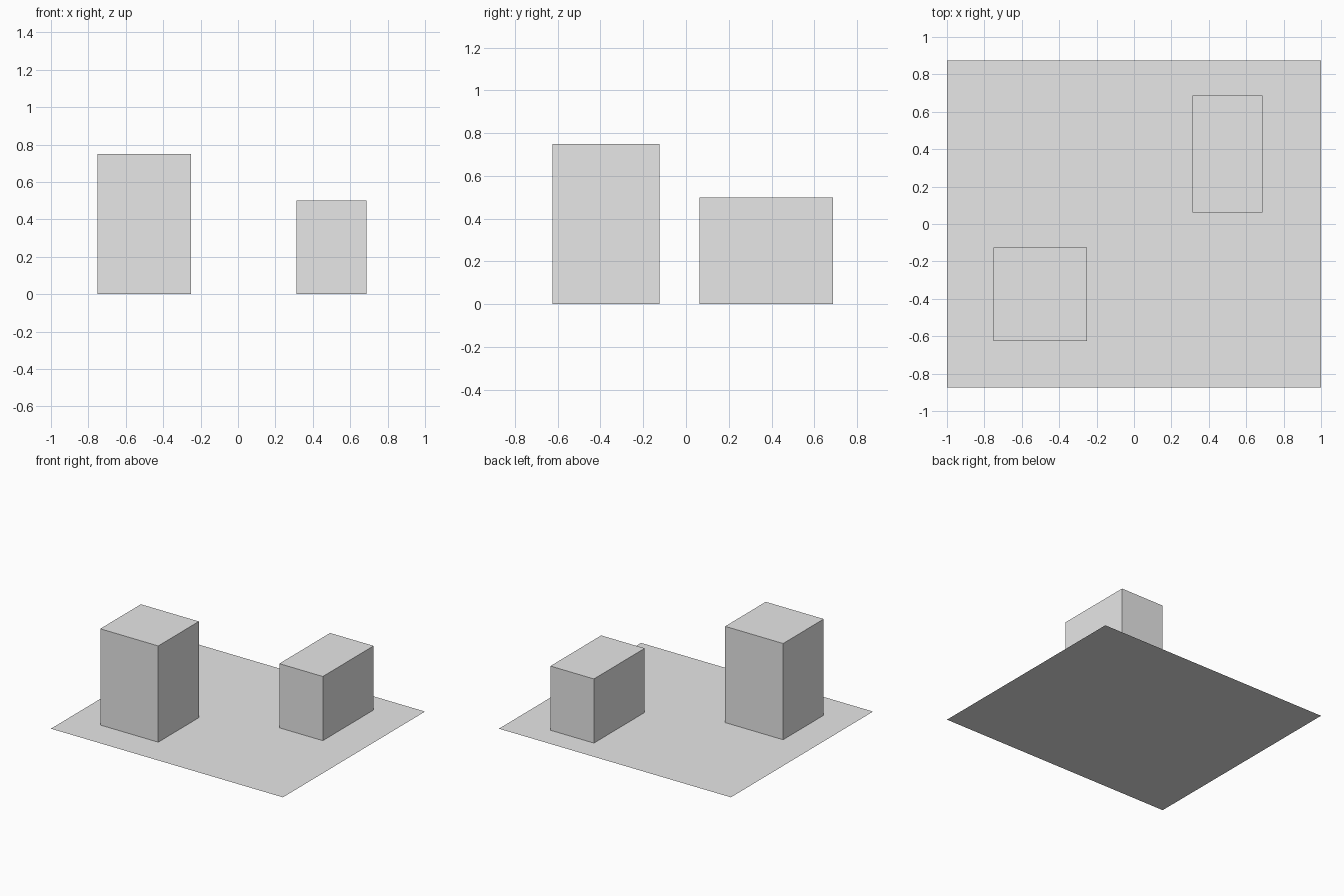
import bpy
import bmesh
from mathutils import Matrix, Vector

default_cube = bpy.data.objects.get("Cube")
if default_cube:
    bpy.data.objects.remove(default_cube, do_unlink=True)

# One plain grey for everything
grey = bpy.data.materials.new("light_grey")
grey.use_nodes = True
colour = (0.8, 0.8, 0.8, 1.0)
grey.diffuse_color = colour
grey.node_tree.nodes["Principled BSDF"].inputs["Base Color"].default_value = colour


def add_part(name, bm):
    mesh = bpy.data.meshes.new(name)
    bm.to_mesh(mesh)
    bm.free()
    mesh.materials.append(grey)
    obj = bpy.data.objects.new(name, mesh)
    bpy.context.collection.objects.link(obj)
    return obj


def add_block(name, centre, size):
    """Block standing on the ground, open where it meets the ground sheet."""
    bm = bmesh.new()
    place = Matrix.Translation(Vector((centre[0], centre[1], size[2] / 2)))
    bmesh.ops.create_cube(bm, size=1, matrix=place @ Matrix.Diagonal((*size, 1)))
    bm.normal_update()
    under = [f for f in bm.faces if f.normal.z < -0.5]
    bmesh.ops.delete(bm, geom=under, context="FACES_ONLY")
    return add_part(name, bm)


# Flat ground sheet
bm = bmesh.new()
bmesh.ops.create_grid(bm, x_segments=1, y_segments=1, size=1,
                      matrix=Matrix.Diagonal((1, 0.875, 1, 1)))
add_part("ground_sheet", bm)

# Two blocks standing on it
add_block("tall_block", (-0.5, -0.375), (0.5, 0.5, 0.75))
add_block("low_block", (0.5, 0.375), (0.375, 0.625, 0.5))
